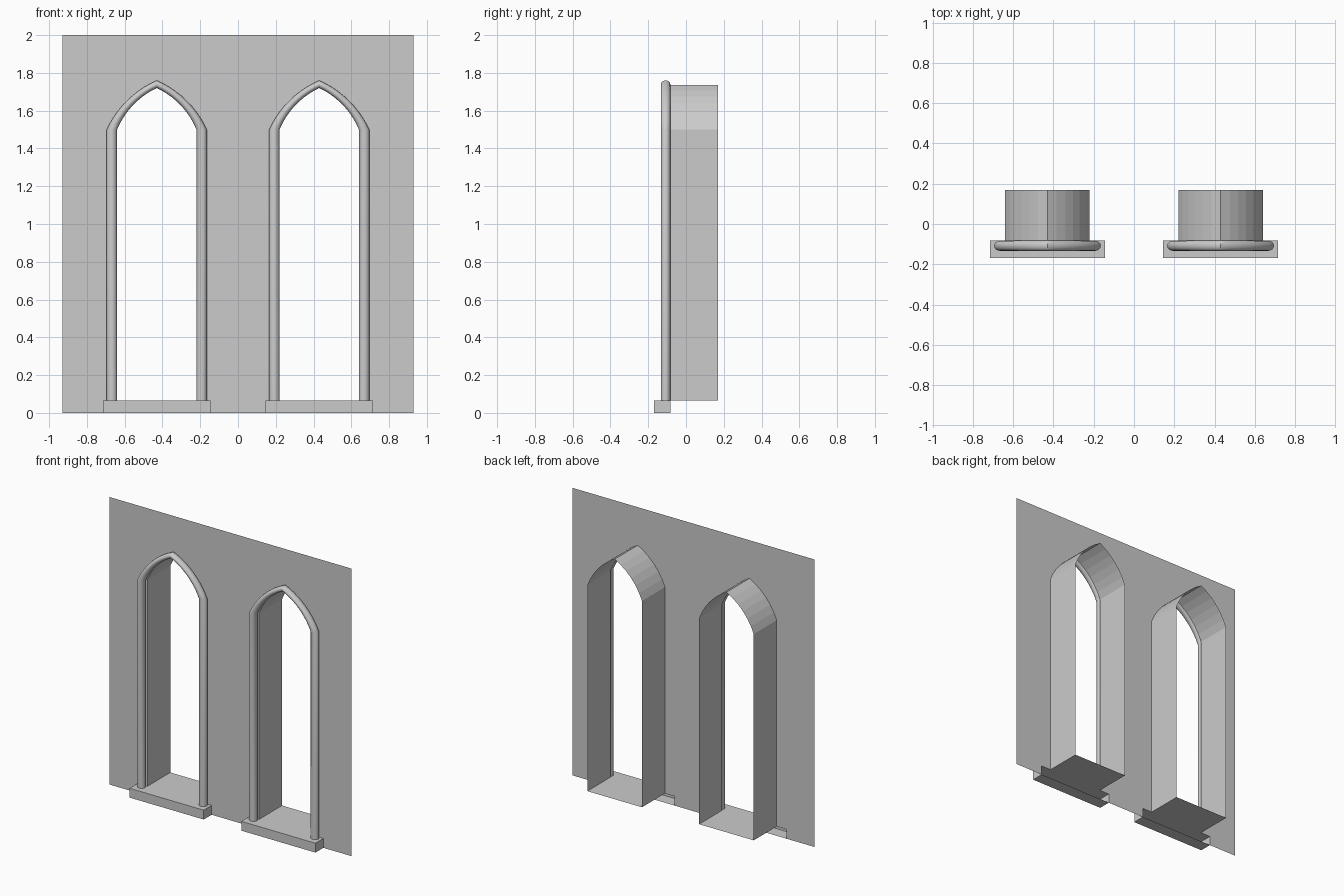
import bpy
import math

if "Cube" in bpy.data.objects:
    bpy.data.objects.remove(bpy.data.objects["Cube"])

WALL_Y, BACK_Y, SILL_Y = -0.083, 0.17, -0.17
SILL_Z, SPRING_Z = 0.065, 1.5
CX = 0.43
SILL_HALF = 0.285


def make_object(name, verts, faces, smooth=False):
    mesh = bpy.data.meshes.new(name)
    mesh.from_pydata(verts, [], faces)
    mesh.update()
    ob = bpy.data.objects.new(name, mesh)
    bpy.context.collection.objects.link(ob)
    if smooth:
        bpy.ops.object.select_all(action='DESELECT')
        ob.select_set(True)
        bpy.context.view_layer.objects.active = ob
        bpy.ops.object.shade_smooth_by_angle(angle=math.radians(35))
    return ob


def arch(half, top, n=6, bulge=math.radians(21)):
    """Pointed outline (x, z) from the left foot over the apex to the right foot."""
    rise = top - SPRING_Z
    chord, direction = math.hypot(half, rise), math.atan2(rise, half)
    radius = chord / (2 * math.sin(bulge))
    a0 = direction + bulge + math.pi / 2          # arc starts steep, ends flatter
    ox, oz = -half - radius * math.cos(a0), SPRING_Z - radius * math.sin(a0)
    left = [(-half, SILL_Z)]
    for i in range(n + 1):
        a = a0 - 2 * bulge * i / n
        left.append((ox + radius * math.cos(a), oz + radius * math.sin(a)))
    left[-1] = (0.0, top)
    return left + [(-x, z) for x, z in reversed(left[:-1])]


opening = arch(0.21, 1.735)

# Wall sheet with two pointed openings, notched behind the sills
outline = [(-0.93, 0)]
for cx in (-CX, CX):
    outline += [(cx - SILL_HALF, 0), (cx - SILL_HALF, SILL_Z)]
    outline += [(cx + x, z) for x, z in opening]
    outline += [(cx + SILL_HALF, SILL_Z), (cx + SILL_HALF, 0)]
outline += [(0.93, 0), (0.93, 2), (-0.93, 2)]
make_object("wall", [(x, WALL_Y, z) for x, z in outline], [list(range(len(outline)))])


def window(cx, side):
    # Deep reveal with floor
    n = len(opening)
    verts = [(cx + x, y, z) for y in (WALL_Y, BACK_Y) for x, z in opening]
    faces = [(i, (i + 1) % n, n + (i + 1) % n, n + i) for i in range(n)]
    make_object(side + "_reveal", verts, faces)

    # Rounded moulding swept between an outer and an inner arch
    outer, inner = arch(0.265, 1.76, 10), arch(0.21, 1.72, 10)
    sides, ry = 16, 0.025
    verts, faces = [], []
    for (xo, zo), (xi, zi) in zip(outer, inner):
        for k in range(sides):
            a = math.tau * k / sides
            t = 0.5 + 0.5 * math.cos(a)
            verts.append((cx + xi + (xo - xi) * t,
                          WALL_Y - ry + ry * math.sin(a),
                          zi + (zo - zi) * t))
    for r in range(len(outer) - 1):
        for k in range(sides):
            j = (k + 1) % sides
            faces.append((r * sides + k, (r + 1) * sides + k,
                          (r + 1) * sides + j, r * sides + j))
    make_object(side + "_moulding", verts, faces, smooth=True)

    # Projecting sill, open at the back
    verts = [(cx + x, y, z) for z in (0, SILL_Z) for x, y in
             ((-SILL_HALF, SILL_Y), (SILL_HALF, SILL_Y),
              (SILL_HALF, WALL_Y), (-SILL_HALF, WALL_Y))]
    make_object(side + "_sill", verts,
                [(0, 3, 2, 1), (4, 5, 6, 7), (0, 1, 5, 4), (1, 2, 6, 5), (3, 0, 4, 7)])


window(-CX, "left")
window(CX, "right")
